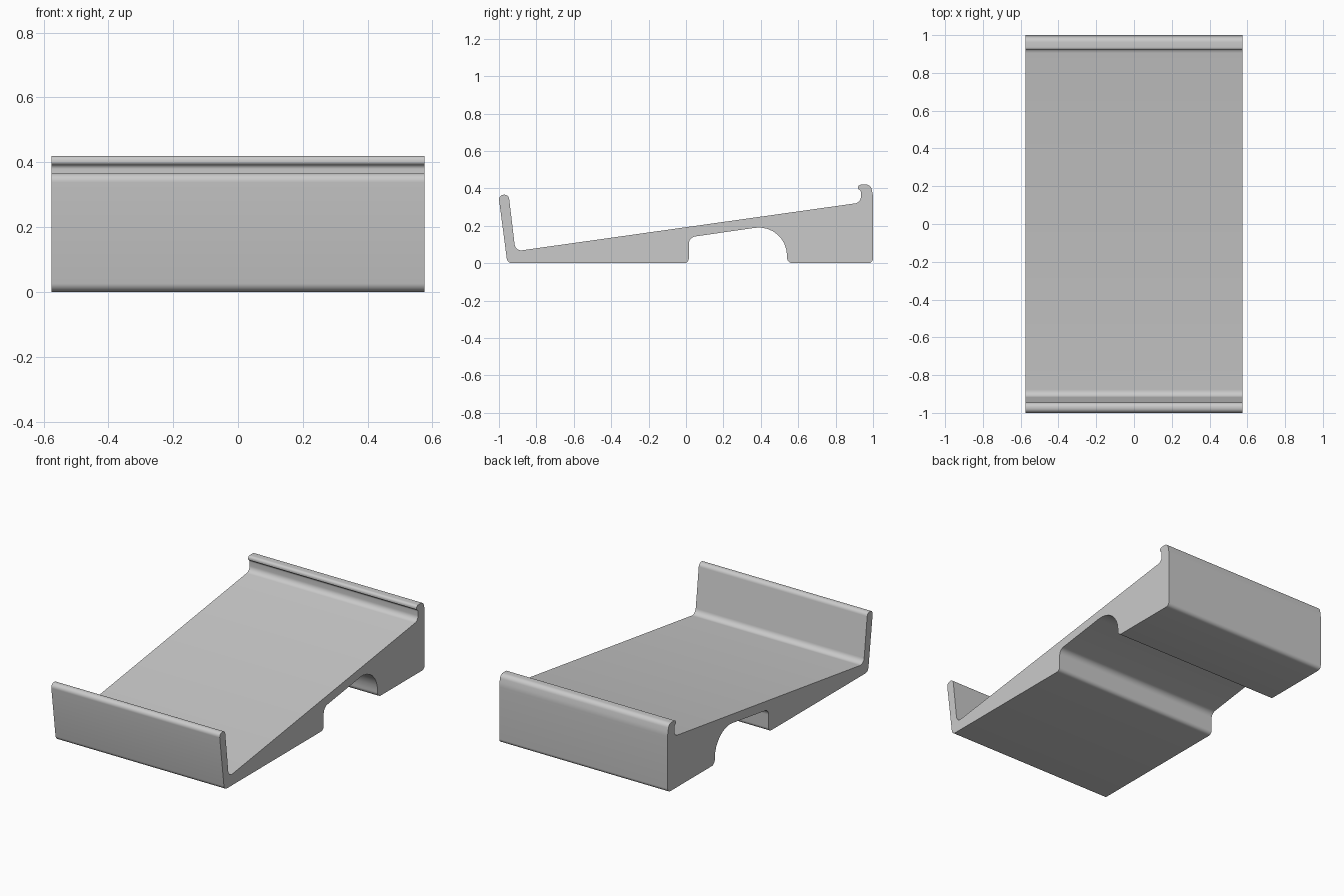
import bpy, bmesh, math
from mathutils import Vector

cube = bpy.data.objects.get("Cube")
if cube:
    bpy.data.objects.remove(cube, do_unlink=True)

HALF_WIDTH = 0.575

# Side profile corners: y, z, fillet radius
CORNERS = [
    (-0.955, 0, 0.03), (0.015, 0, 0.025), (0.015, 0.138, 0.04),
    (0.54, 0.214, 0.15), (0.54, 0, 0.03),                # underside arch
    (1, 0, 0.025), (1, 0.36, 0.15), (0.988, 0.42, 0.03),  # rear wall
    (0.92, 0.42, 0.016), (0.92, 0.396, 0.008),           # hooked lip
    (0.935, 0.388, 0.015), (0.935, 0.324, 0.035),
    (-0.912, 0.064, 0.035), (-0.948, 0.366, 0.025), (-1.003, 0.366, 0.025),
]


def rounded(corners, steps=8):
    """Replace each corner by a tangent arc."""
    points = []
    for i, (y, z, r) in enumerate(corners):
        p = Vector((y, z))
        a = (Vector(corners[i - 1][:2]) - p).normalized()
        b = (Vector(corners[(i + 1) % len(corners)][:2]) - p).normalized()
        half = a.angle(b) / 2
        centre = p + (a + b).normalized() * (r / math.sin(half))
        start = p + a * (r / math.tan(half)) - centre
        end = p + b * (r / math.tan(half)) - centre
        sweep = math.pi - 2 * half
        for k in range(steps + 1):
            t = k / steps
            points.append(centre + (start * math.sin((1 - t) * sweep)
                                    + end * math.sin(t * sweep)) / math.sin(sweep))
    return points


# Extruded stand body
material = bpy.data.materials.new("plain grey")
material.use_nodes = True
grey = (0.59, 0.59, 0.59, 1)
material.diffuse_color = grey
material.node_tree.nodes["Principled BSDF"].inputs["Base Color"].default_value = grey

bm = bmesh.new()
outline = [bm.verts.new((-HALF_WIDTH, p.x, p.y)) for p in rounded(CORNERS)]
cap = bm.faces.new(outline)
result = bmesh.ops.extrude_face_region(bm, geom=[cap], use_keep_orig=True)
moved = [v for v in result["geom"] if isinstance(v, bmesh.types.BMVert)]
bmesh.ops.translate(bm, verts=moved, vec=(2 * HALF_WIDTH, 0, 0))
bmesh.ops.recalc_face_normals(bm, faces=bm.faces)

mesh = bpy.data.meshes.new("sloped_stand")
bm.to_mesh(mesh)
bm.free()
mesh.materials.append(material)
stand = bpy.data.objects.new("sloped_stand", mesh)
bpy.context.collection.objects.link(stand)

# Smooth fillets, sharp side edges
bpy.ops.object.select_all(action="DESELECT")
stand.select_set(True)
bpy.context.view_layer.objects.active = stand
bpy.ops.object.shade_smooth_by_angle(angle=math.radians(30))
